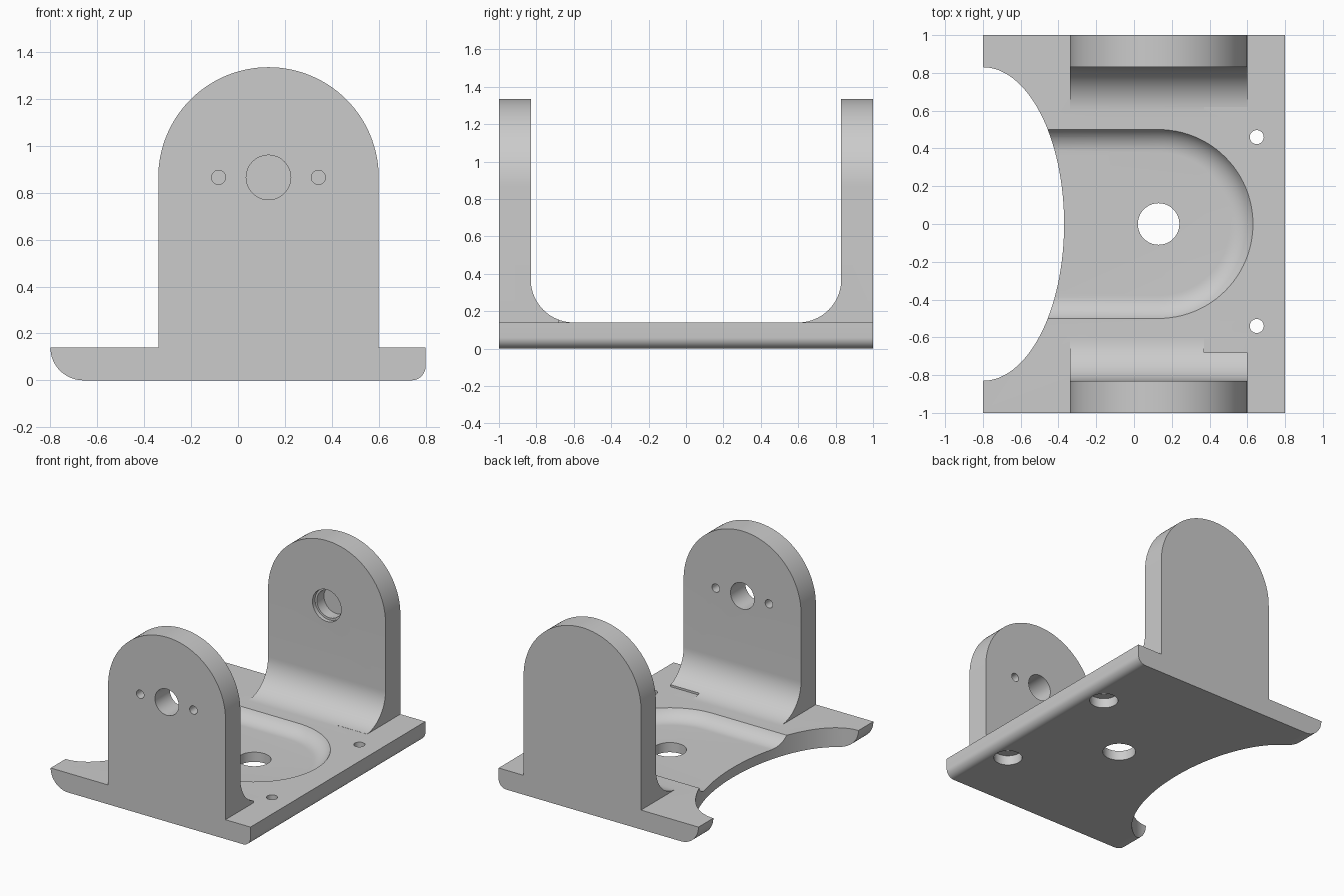
import bpy, bmesh
from math import sin, cos, pi, radians

cube = bpy.data.objects.get("Cube")
if cube:
    bpy.data.objects.remove(cube, do_unlink=True)

grey = bpy.data.materials.new("plain grey")
grey.use_nodes = True
COLOUR = (0.6, 0.6, 0.6, 1)
grey.diffuse_color = COLOUR
grey.node_tree.nodes["Principled BSDF"].inputs["Base Color"].default_value = COLOUR

BASE_TOP, WALL_IN = 0.14, 0.83
AXIS_X, AXIS_Z = 0.13, 0.865
HALF_WIDTH = 0.47


def arc(cx, cy, rx, ry, start, end, n):
    """Points on an ellipse arc, angles in degrees."""
    steps = [radians(start + (end - start) * i / n) for i in range(n + 1)]
    return [(cx + rx * cos(t), cy + ry * sin(t)) for t in steps]


def circle(cx, cy, r, n=48):
    return arc(cx, cy, r, r, 0, 360, n)[:-1]


def loft(name, rings):
    """Closed solid through rings of 3D points."""
    bm = bmesh.new()
    loops = [[bm.verts.new(p) for p in ring] for ring in rings]
    for a, b in zip(loops, loops[1:]):
        for i in range(len(a)):
            j = (i + 1) % len(a)
            bm.faces.new((a[i], a[j], b[j], b[i]))
    bm.faces.new(loops[0][::-1])
    bm.faces.new(loops[-1])
    bmesh.ops.recalc_face_normals(bm, faces=bm.faces)
    mesh = bpy.data.meshes.new(name)
    bm.to_mesh(mesh)
    bm.free()
    mesh.materials.append(grey)
    obj = bpy.data.objects.new(name, mesh)
    bpy.context.collection.objects.link(obj)
    return obj


def prism(name, pts, axis, lo, hi):
    """Extrude a flat outline along x, y or z."""
    place = {"x": lambda p, d: (d, p[0], p[1]),
             "y": lambda p, d: (p[0], d, p[1]),
             "z": lambda p, d: (p[0], p[1], d)}[axis]
    return loft(name, [[place(p, d) for p in pts] for d in (lo, hi)])


def combine(target, tool, operation):
    """Apply a boolean and remove the tool."""
    mod = target.modifiers.new("join", "BOOLEAN")
    mod.object, mod.operation, mod.solver = tool, operation, "EXACT"
    bpy.context.view_layer.update()
    result = target.evaluated_get(bpy.context.evaluated_depsgraph_get())
    mesh = bpy.data.meshes.new_from_object(result)
    target.modifiers.clear()
    target.data = mesh
    bpy.data.objects.remove(tool, do_unlink=True)


# Base plate with rounded lower edges
plate = [(0.8, BASE_TOP), (-0.8, BASE_TOP)]
plate += arc(-0.66, 0.14, 0.14, 0.14, 180, 270, 16)[1:]
plate += arc(0.74, 0.06, 0.06, 0.06, 270, 360, 10)
bracket = prism("bracket", plate, "y", -1, 1)

# Elliptical cutout on one side
cutout = arc(-0.8, 0, 0.43, 0.83, -90, 90, 64) + [(-1, 0.83), (-1, -0.83)]
combine(bracket, prism("cutout", cutout, "z", -0.1, 0.4), "DIFFERENCE")

# Dished recess with a concave edge
DEPTH, ROUND = 0.07, 0.14
levels = [(ROUND * sin(radians(a)), DEPTH + ROUND * (1 - cos(radians(a))))
          for a in range(0, 61, 6)]
reach = levels[-1][0]
levels.append((reach, 0.3))
rings = []
for out, z in levels:
    r = 0.5 - reach + out
    outline = [(-1, -r)] + arc(AXIS_X, 0, r, r, -90, 90, 48) + [(-1, r)]
    rings.append([(x, y, z) for x, y in outline])
combine(bracket, loft("dish", rings), "DIFFERENCE")

# Two arched walls, each with a fillet at its inner foot
left, right = AXIS_X - HALF_WIDTH, AXIS_X + HALF_WIDTH
arch = arc(AXIS_X, AXIS_Z, HALF_WIDTH, HALF_WIDTH, 0, 180, 64)
arch += [(left, 0.07), (right, 0.07)]
for side in (-1, 1):
    wall = prism("wall", arch, "y", side * WALL_IN, side)
    foot = arc(0.6, 0.37, 0.23, 0.23, 0, -90, 20)
    foot += [(0.6, 0.07), (0.9, 0.07), (0.9, 0.37)]
    fillet = prism("fillet", [(side * y, z) for y, z in foot], "x", left, right)
    # Clearance for the screws
    area = [(0.37, -0.68), (0.9, -0.68), (0.9, 0.62), (0.37, 0.62)]
    combine(fillet, prism("clearance", area, "z", 0, 0.5), "DIFFERENCE")
    combine(wall, fillet, "UNION")
    combine(bracket, wall, "UNION")

# Shaft hole and two small holes through the front wall
for x, r in ((AXIS_X, 0.095), (AXIS_X - 0.213, 0.03), (AXIS_X + 0.213, 0.03)):
    combine(bracket, prism("hole", circle(x, AXIS_Z, r), "y", -1.1, -0.7), "DIFFERENCE")

# Stepped blind socket in the back wall
for r, end in ((0.115, 0.86), (0.1, 0.94)):
    combine(bracket, prism("socket", circle(AXIS_X, AXIS_Z, r), "y", 0.7, end), "DIFFERENCE")

# Centre hole and counterbored screw holes in the base
combine(bracket, prism("hole", circle(AXIS_X, 0, 0.11), "z", -0.1, 0.3), "DIFFERENCE")
for y in (0.46, -0.54):
    for r, top in ((0.037, 0.3), (0.095, 0.07)):
        combine(bracket, prism("hole", circle(0.65, y, r), "z", -0.1, top), "DIFFERENCE")

bpy.ops.object.select_all(action="DESELECT")
bracket.select_set(True)
bpy.context.view_layer.objects.active = bracket
bpy.ops.object.shade_smooth_by_angle(angle=radians(25))
